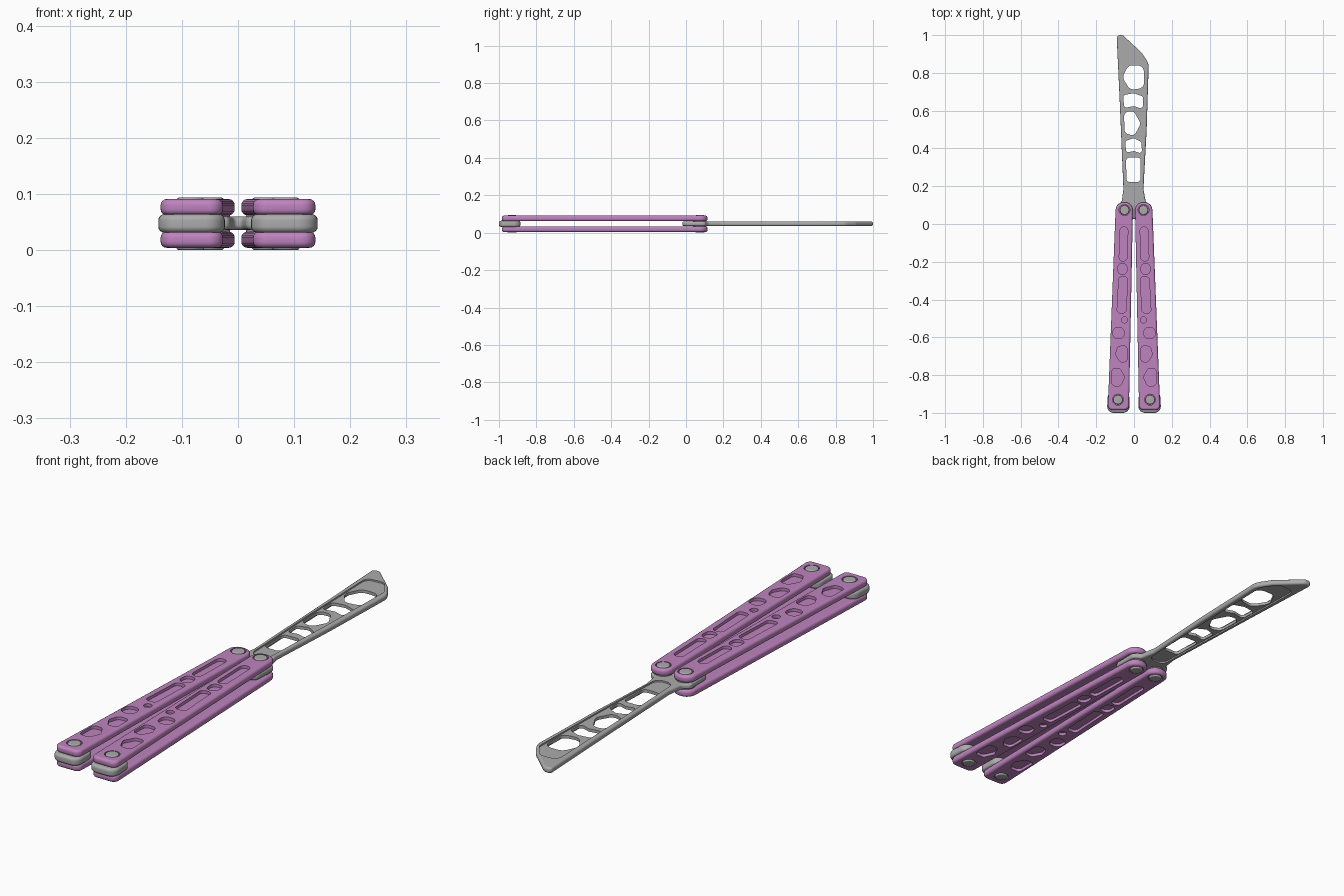
import bpy, bmesh, math
from mathutils import Vector

if "Cube" in bpy.data.objects:
    bpy.data.objects.remove(bpy.data.objects["Cube"], do_unlink=True)


def material(name, rgb):
    m = bpy.data.materials.new(name)
    m.use_nodes = True
    m.diffuse_color = (*rgb, 1)
    m.node_tree.nodes["Principled BSDF"].inputs["Base Color"].default_value = (*rgb, 1)
    return m


PINK = material("orchid pink", (0.52, 0.23, 0.52))
STEEL = material("steel grey", (0.41, 0.41, 0.41))


def rounded(points, radius, steps=6):
    """Polygon with filleted corners; a third value overrides the radius."""
    out, n = [], len(points)
    for i, pt in enumerate(points):
        p = Vector(pt[:2])
        r = pt[2] if len(pt) > 2 else radius
        u = (Vector(points[i - 1][:2]) - p).normalized()
        v = (Vector(points[(i + 1) % n][:2]) - p).normalized()
        half = u.angle(v) / 2
        t = r / math.tan(half)
        c = p + (u + v).normalized() * r / math.sin(half)
        a, b = p + u * t - c, p + v * t - c
        start = math.atan2(a.y, a.x)
        turn = (math.atan2(b.y, b.x) - start + math.pi) % math.tau - math.pi
        for k in range(steps + 1):
            ang = start + turn * k / steps
            out.append((c.x + r * math.cos(ang), c.y + r * math.sin(ang)))
    return out


def circle(x, y, r, n=32):
    return [(x + r * math.cos(math.tau * k / n), y + r * math.sin(math.tau * k / n))
            for k in range(n)]


def box(x, y, hx, hy):
    return [(x - hx, y - hy), (x + hx, y - hy), (x + hx, y + hy), (x - hx, y + hy)]


def mirrored(outline, side):
    return [(x * side, y) for x, y in outline]


def prism(name, outlines, z0, z1, mat):
    """Extrude one or more separate outlines from z0 to z1."""
    bm = bmesh.new()
    for outline in outlines:
        face = bm.faces.new([bm.verts.new((x, y, z0)) for x, y in outline])
        res = bmesh.ops.extrude_face_region(bm, geom=[face], use_keep_orig=True)
        moved = [g for g in res["geom"] if isinstance(g, bmesh.types.BMVert)]
        bmesh.ops.translate(bm, verts=moved, vec=(0, 0, z1 - z0))
    bmesh.ops.remove_doubles(bm, verts=bm.verts, dist=1e-5)
    bmesh.ops.recalc_face_normals(bm, faces=bm.faces)
    me = bpy.data.meshes.new(name)
    bm.to_mesh(me)
    bm.free()
    me.materials.append(mat)
    ob = bpy.data.objects.new(name, me)
    bpy.context.collection.objects.link(ob)
    return ob


def solid(name, outline, z0, z1, mat, bevel, cuts=()):
    """Rounded slab with cuts given as (outlines, bottom, top)."""
    ob = prism(name, [outline], z0, z1, mat)
    bpy.ops.object.select_all(action="DESELECT")
    bpy.context.view_layer.objects.active = ob
    ob.select_set(True)
    mod = ob.modifiers.new("round_edges", "BEVEL")
    mod.width, mod.segments = bevel, 4
    mod.limit_method, mod.angle_limit = "ANGLE", math.radians(45)
    mod.use_clamp_overlap = False
    bpy.ops.object.modifier_apply(modifier=mod.name)
    for shapes, low, high in cuts:
        cutter = prism("cutter", shapes, low, high, mat)
        cutter.hide_render = True
        mod = ob.modifiers.new("cut", "BOOLEAN")
        mod.operation, mod.solver, mod.object = "DIFFERENCE", "EXACT", cutter
        bpy.ops.object.modifier_apply(modifier=mod.name)
        bpy.data.objects.remove(cutter, do_unlink=True)
    bpy.ops.object.shade_smooth_by_angle(angle=math.radians(35))
    ob.modifiers.new("flat_faces", "WEIGHTED_NORMAL").keep_sharp = True
    return ob


# Shared layout: pivots on the -x handle and the layer heights
PIVOT, END_PIN = (-0.05, 0.074), (-0.085, -0.93)
LOW, GAP_LOW, GAP_HIGH, HIGH = 0.004, 0.033, 0.062, 0.091
DEPTH = 0.012

handle = rounded([(-0.139, -0.985, 0.025), (-0.027, -0.985, 0.025),
                  (-0.005, 0.115), (-0.096, 0.115)], 0.042)

# Recessed pockets along the handle, from pivot to end
pockets = [
    rounded([(-0.074, -0.016), (-0.032, -0.016), (-0.037, -0.196), (-0.079, -0.196)], 0.02),
    rounded(box(-0.061, -0.238, 0.024, 0.029), 0.022),
    rounded([(-0.08, -0.28), (-0.034, -0.28), (-0.042, -0.471), (-0.09, -0.471)], 0.016),
    circle(-0.05, -0.508, 0.016),
    rounded(box(-0.082, -0.577, 0.03, 0.03), 0.026),
    rounded([(-0.085, -0.648), (-0.036, -0.645), (-0.036, -0.73),
             (-0.075, -0.73), (-0.098, -0.69)], 0.018),
    rounded([(-0.117, -0.764), (-0.075, -0.764), (-0.05, -0.81),
             (-0.07, -0.857), (-0.117, -0.857)], 0.018),
    circle(*PIVOT, 0.029), circle(*END_PIN, 0.029),
]
spacer = rounded([(-0.144, -1.0), (-0.022, -1.0), (-0.026, -0.885), (-0.138, -0.885)], 0.035)

for side, label in ((1, "right"), (-1, "left")):
    plate = mirrored(handle, side)
    cuts = [mirrored(p, side) for p in pockets]
    solid(label + "_upper_handle_plate", plate, GAP_HIGH, HIGH, PINK, 0.011,
          [(cuts, HIGH - DEPTH, HIGH + 0.02)])
    solid(label + "_lower_handle_plate", plate, LOW, GAP_LOW, PINK, 0.011,
          [(cuts, LOW - 0.02, LOW + DEPTH)])
    solid(label + "_end_spacer", mirrored(spacer, side), 0.031, 0.064, STEEL, 0.011)
    # Pins run right through both plates, a washer sits at the blade pivot
    for pin, (x, y) in (("pivot_screw", PIVOT), ("end_screw", END_PIN)):
        solid(label + "_" + pin, circle(x * side, y, 0.025), 0, 0.0935, STEEL, 0.005)
    solid(label + "_washer", circle(PIVOT[0] * side, PIVOT[1], 0.036),
          GAP_LOW - 0.001, GAP_HIGH + 0.001, STEEL, 0.002)

# Blunt blade with its forked tang between the handle plates
blade = rounded([
    (-0.092, 1.0, 0.015), (-0.06, 1.0, 0.02), (0.04, 0.908, 0.06), (0.078, 0.85, 0.06),
    (0.067, 0.5), (0.05, 0.185), (0.062, 0.118), (0.092, 0.1),
    (0.09, -0.02, 0.03), (0.016, -0.02, 0.012), (0, 0.06, 0.008), (-0.016, -0.02, 0.012),
    (-0.09, -0.02, 0.03), (-0.092, 0.1), (-0.065, 0.118), (-0.056, 0.185), (-0.076, 0.66),
], 0.02)
panel = rounded([(-0.066, 0.92), (0.012, 0.925), (0.058, 0.86), (0.05, 0.5),
                 (0.036, 0.135), (-0.038, 0.135), (-0.054, 0.5)], 0.03)
holes = [
    rounded([(-0.03, 0.84), (0.052, 0.84), (0.055, 0.72), (-0.02, 0.71), (-0.062, 0.775)], 0.035),
    rounded([(-0.056, 0.683), (0, 0.692), (0.048, 0.675),
             (0.047, 0.608), (0, 0.624), (-0.053, 0.614)], 0.014),
    rounded([(-0.053, 0.595), (0, 0.597), (0.036, 0.53), (0, 0.465), (-0.05, 0.482)], 0.027),
    rounded([(-0.046, 0.44), (0, 0.455), (0.04, 0.433),
             (0.042, 0.372), (0, 0.386), (-0.042, 0.378)], 0.012),
    rounded([(-0.042, 0.352), (0.036, 0.352), (0.034, 0.222), (-0.04, 0.222)], 0.018),
]
solid("blade", blade, 0.036, 0.06, STEEL, 0.009,
      [([panel], 0.054, 0.08), ([panel], 0.02, 0.042), (holes, 0.01, 0.09)])
